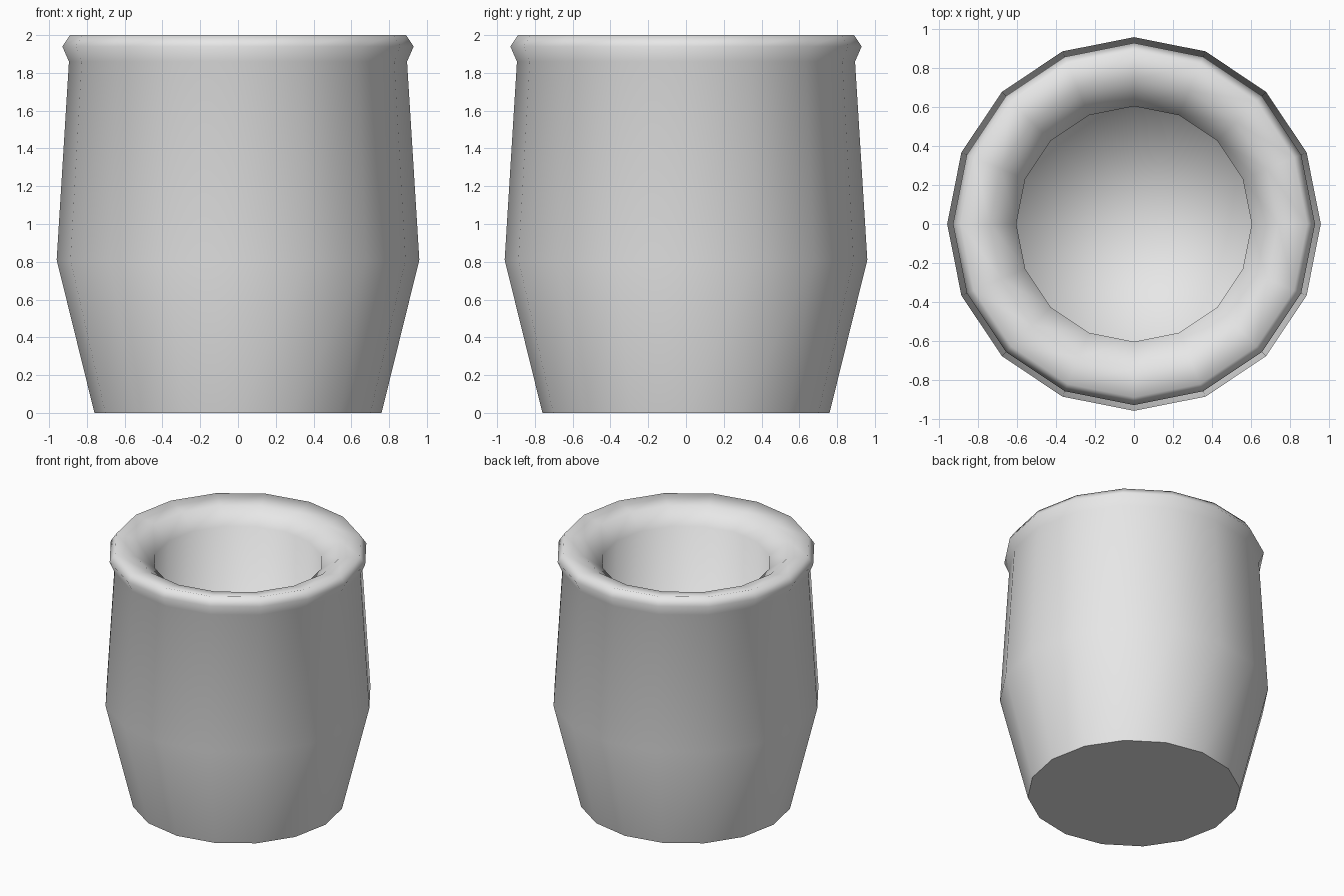
import bpy
import bmesh
from math import cos, sin, tau

SIDES = 16

cube = bpy.data.objects.get("Cube")
if cube:
    bpy.data.objects.remove(cube, do_unlink=True)

# Plain light grey glaze
grey = bpy.data.materials.new("light_grey")
grey.use_nodes = True
colour = (0.8, 0.8, 0.8, 1)
grey.diffuse_color = colour
grey.node_tree.nodes["Principled BSDF"].inputs["Base Color"].default_value = colour

# Half section: foot, belly, neck, lip, sloping rim, inner wall
profile = [(0.76, 0), (0.96, 0.81), (0.895, 1.86), (0.93, 1.94), (0.89, 2),
           (0.74, 1.97), (0.605, 1.87), (0.605, 0.3)]

bm = bmesh.new()
rings = [[bm.verts.new((r * cos(tau * i / SIDES), r * sin(tau * i / SIDES), z))
          for i in range(SIDES)] for r, z in profile]

# Outer and inner walls
for low, high in zip(rings, rings[1:]):
    for i in range(SIDES):
        j = (i + 1) % SIDES
        bm.faces.new((low[i], low[j], high[j], high[i]))

# Flat base underneath
bm.faces.new(list(reversed(rings[0])))

# Floor of the hollow, fanned from its centre
centre = bm.verts.new((0, 0, profile[-1][1]))
for i in range(SIDES):
    bm.faces.new((rings[-1][i], rings[-1][(i + 1) % SIDES], centre))

bmesh.ops.recalc_face_normals(bm, faces=bm.faces[:])

# Smooth everywhere except the foot edge
for face in bm.faces:
    face.smooth = len(face.verts) < SIDES
for edge in bm.edges:
    edge.smooth = not all(v in rings[0] for v in edge.verts)

mesh = bpy.data.meshes.new("pot")
bm.to_mesh(mesh)
bm.free()
mesh.materials.append(grey)
pot = bpy.data.objects.new("pot", mesh)
bpy.context.collection.objects.link(pot)
